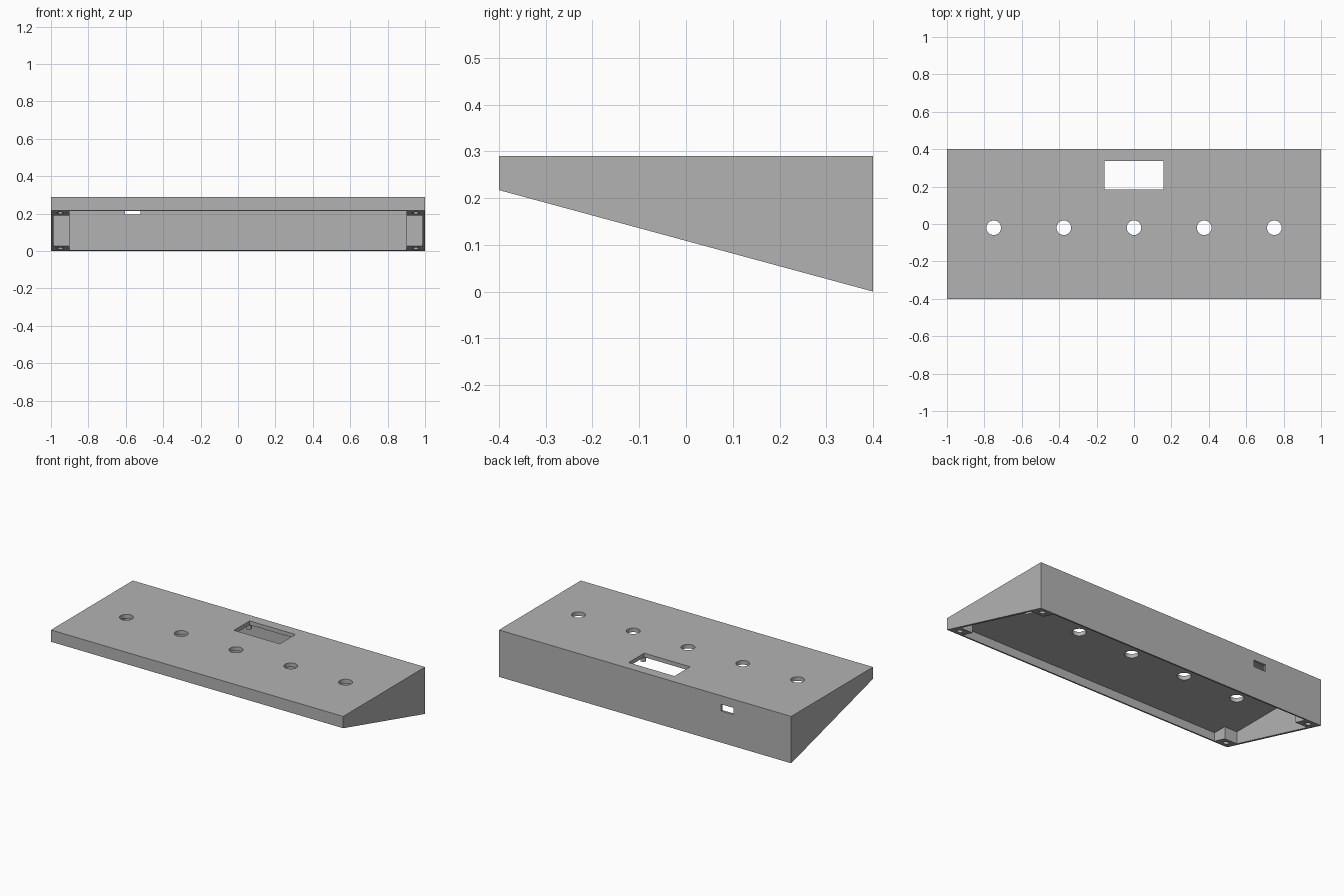
import bpy
import bmesh
from mathutils import Matrix, Vector

cube = bpy.data.objects.get("Cube")
if cube:
    bpy.data.objects.remove(cube, do_unlink=True)

HEIGHT, FRONT_BOTTOM, DEPTH = 0.29, 0.217, 0.4
WALL, ROOF, POST = 0.014, 0.025, 0.1
CEILING = HEIGHT - ROOF

grey = bpy.data.materials.new("plain grey")
grey.use_nodes = True
colour = (0.45, 0.45, 0.45, 1)
grey.diffuse_color = colour
grey.node_tree.nodes["Principled BSDF"].inputs["Base Color"].default_value = colour


def finish(name, bm):
    bmesh.ops.recalc_face_normals(bm, faces=bm.faces[:])
    mesh = bpy.data.meshes.new(name)
    bm.to_mesh(mesh)
    bm.free()
    mesh.materials.append(grey)
    obj = bpy.data.objects.new(name, mesh)
    bpy.context.collection.objects.link(obj)
    return obj


def prism(name, outline, offset):
    bm = bmesh.new()
    face = bm.faces.new([bm.verts.new(p) for p in outline])
    moved = bmesh.ops.extrude_face_region(bm, geom=[face])["geom"]
    verts = [g for g in moved if isinstance(g, bmesh.types.BMVert)]
    bmesh.ops.translate(bm, verts=verts, vec=Vector(offset))
    return finish(name, bm)


def box(name, low, high):
    outline = [(low[0], low[1], low[2]), (high[0], low[1], low[2]),
               (high[0], high[1], low[2]), (low[0], high[1], low[2])]
    return prism(name, outline, (0, 0, high[2] - low[2]))


def cylinder(name, x, y, radius, low, high, sides=32):
    bm = bmesh.new()
    bmesh.ops.create_cone(bm, cap_ends=True, segments=sides, radius1=radius,
                          radius2=radius, depth=high - low,
                          matrix=Matrix.Translation((x, y, (low + high) / 2)))
    return finish(name, bm)


# Wedge-shaped enclosure with a level top and a sloping open underside
case = prism("enclosure", [(-1, -DEPTH, FRONT_BOTTOM), (-1, DEPTH, 0),
                           (-1, DEPTH, HEIGHT), (-1, -DEPTH, HEIGHT)], (2, 0, 0))

# Hollow that leaves four square corner posts standing
ox, oy = 1 - WALL, DEPTH - WALL
ix, iy = 1 - POST, DEPTH - POST
quarter = [(ox, iy), (ix, iy), (ix, oy)]
plan = []
for sx, sy in ((1, 1), (-1, 1), (-1, -1), (1, -1)):
    corner = [(sx * x, sy * y, -0.1) for x, y in quarter]
    plan += corner if sx * sy > 0 else corner[::-1]
cutters = [prism("hollow_cutter", plan, (0, 0, CEILING + 0.1))]

# Display window and rear cable slot
cutters.append(box("window_cutter", (-0.157, 0.185, 0.2), (0.157, 0.337, 0.4)))
cutters.append(box("slot_cutter", (-0.605, 0.35, 0.195), (-0.52, 0.45, 0.237)))

# Row of five round openings
for i in range(-2, 3):
    cutters.append(cylinder("opening_cutter", i * 0.375, -0.02, 0.039, 0.2, 0.4))

# Screw holes in the corner posts
for sx in (-1, 1):
    for sy, top in ((-1, 0.25), (1, 0.13)):
        cutters.append(cylinder("screw_cutter", sx * 0.95, sy * 0.35, 0.018, -0.1, top, 16))

for cutter in cutters:
    cutter.hide_render = True
    mod = case.modifiers.new(cutter.name, "BOOLEAN")
    mod.operation = "DIFFERENCE"
    mod.solver = "EXACT"
    mod.object = cutter

# Bake the cuts and discard the helpers
bpy.context.view_layer.update()
graph = bpy.context.evaluated_depsgraph_get()
cut_mesh = bpy.data.meshes.new_from_object(case.evaluated_get(graph))
case.modifiers.clear()
case.data = cut_mesh
for cutter in cutters:
    bpy.data.objects.remove(cutter, do_unlink=True)

# Display mounting pegs hanging around the window
for sx in (-1, 1):
    for y in (0.165, 0.357):
        cylinder("display_peg", sx * 0.177, y, 0.016, CEILING - 0.035, CEILING + 0.005, 16)

# Smooth the round walls while keeping edges sharp
for obj in [o for o in bpy.context.collection.objects
            if o.name.startswith(("enclosure", "display_peg"))]:
    bpy.ops.object.select_all(action="DESELECT")
    obj.select_set(True)
    bpy.context.view_layer.objects.active = obj
    bpy.ops.object.shade_smooth_by_angle()
